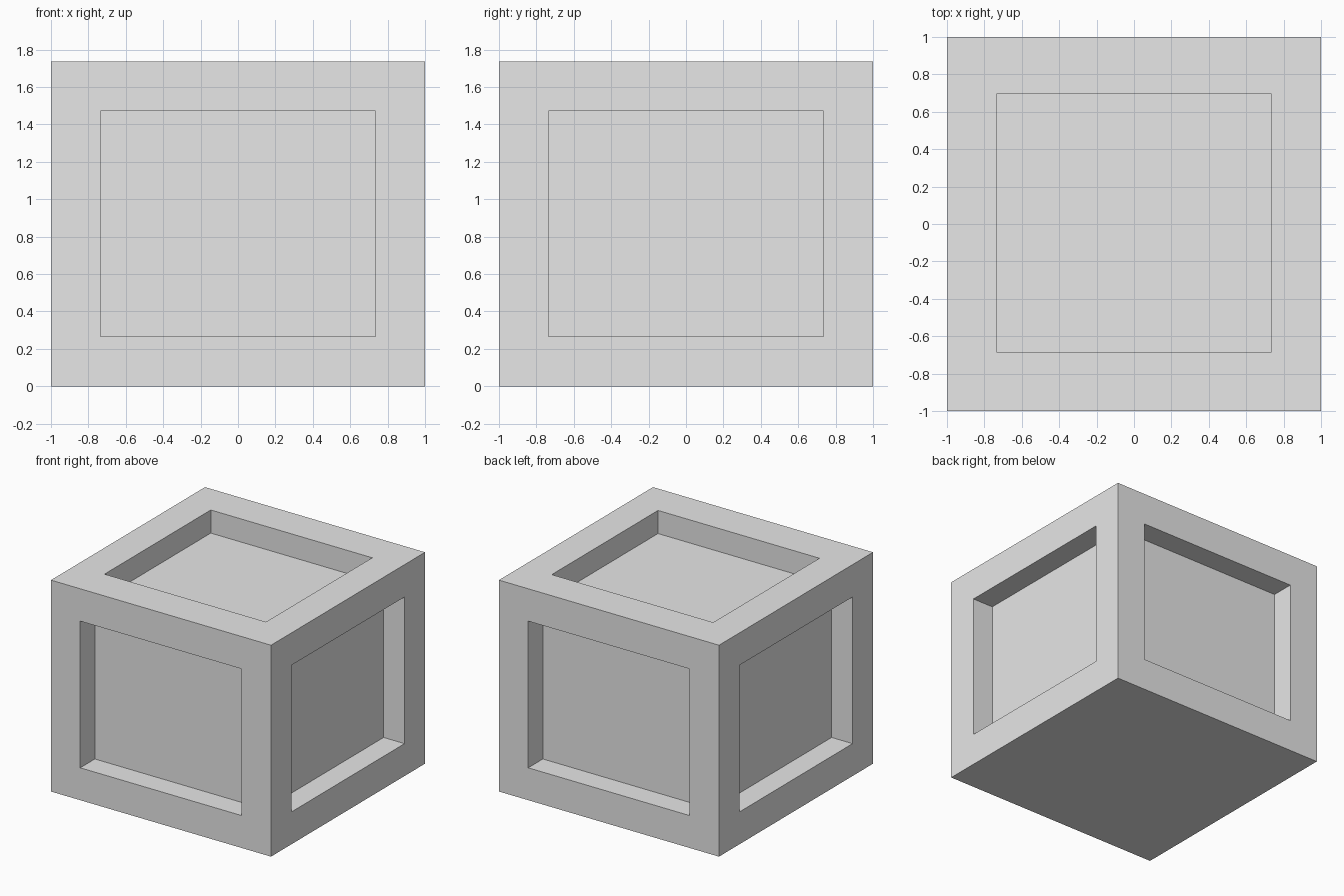
import bpy
import bmesh

default = bpy.data.objects.get("Cube")
if default:
    bpy.data.objects.remove(default, do_unlink=True)

HEIGHT = 1.737
BORDER = 0.266
DEPTH = 0.19

# Plain grey material
grey = bpy.data.materials.new("light_grey")
grey.use_nodes = True
color = (0.8, 0.8, 0.8, 1)
grey.diffuse_color = color
grey.node_tree.nodes["Principled BSDF"].inputs["Base Color"].default_value = color

# Solid block standing on the ground
bm = bmesh.new()
bmesh.ops.create_cube(bm, size=2)
for v in bm.verts:
    v.co.z = HEIGHT if v.co.z > 0 else 0
bm.normal_update()

# Sunken panel on every side and the top; the base stays flat
panels = [f for f in bm.faces if f.normal.z > -0.5]
for panel in panels:
    normal = panel.normal.copy()
    bmesh.ops.inset_individual(bm, faces=[panel], thickness=BORDER,
                               use_even_offset=True)
    # The top opening is a little narrower from front to back
    if normal.z > 0.5:
        for v in panel.verts:
            v.co.y = v.co.y * 0.94 + 0.005
    floor = bmesh.ops.extrude_discrete_faces(bm, faces=[panel])["faces"][0]
    bmesh.ops.translate(bm, verts=list(floor.verts), vec=normal * -DEPTH)

bmesh.ops.recalc_face_normals(bm, faces=bm.faces)
mesh = bpy.data.meshes.new("crate")
bm.to_mesh(mesh)
bm.free()
mesh.materials.append(grey)
crate = bpy.data.objects.new("crate", mesh)
bpy.context.collection.objects.link(crate)
